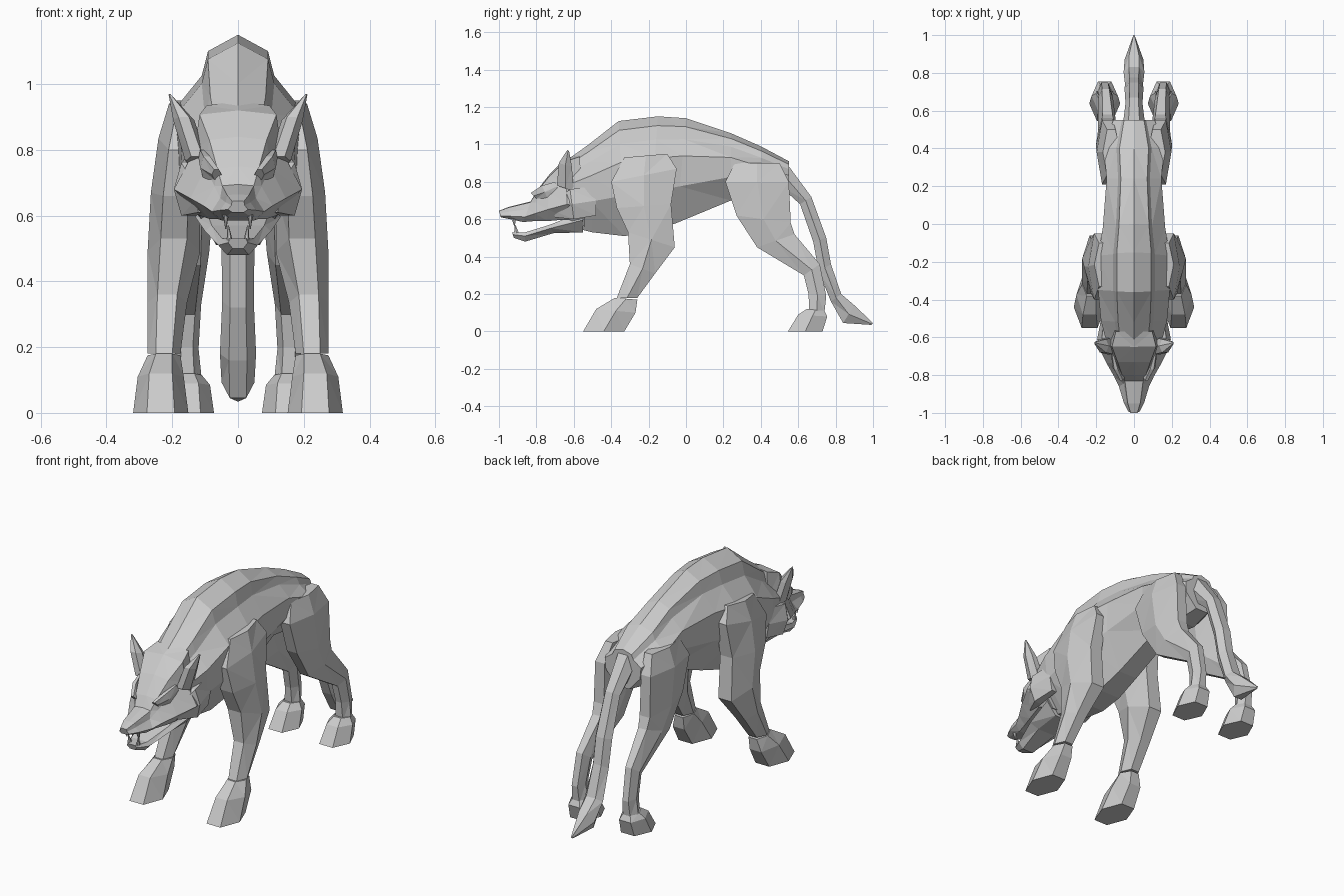
import bpy, bmesh
from mathutils import Vector

LIMB = [(0, .5), (.5, 1), (1, .5)]


def loft(name, rows, profile=LIMB, mirror=False):
    """Skin rings. Row = front/top y,z, back/bottom y,z, centre x, half width.
    Profile = (fraction from first point to second, share of half width)."""
    bm = bmesh.new()
    rings = []
    for y0, z0, y1, z1, x, w in rows:
        a, b = Vector((x, y0, z0)), Vector((x, y1, z1))
        side = [(a.lerp(b, t), w * k) for t, k in profile]
        pts = [p + Vector((k, 0, 0)) for p, k in side]
        pts += [p - Vector((k, 0, 0)) for p, k in reversed(side)]
        rings.append([bm.verts.new(p) for p in pts])
    n = len(rings[0])
    for r, s in zip(rings, rings[1:]):
        for i in range(n):
            j = (i + 1) % n
            bm.faces.new((r[i], r[j], s[j], s[i]))
    bm.faces.new(rings[0])
    bm.faces.new(rings[-1])
    bmesh.ops.remove_doubles(bm, verts=bm.verts, dist=0.0005)
    bmesh.ops.triangulate(bm, faces=bm.faces)
    bmesh.ops.recalc_face_normals(bm, faces=bm.faces)
    me = bpy.data.meshes.new(name)
    bm.to_mesh(me)
    bm.free()
    ob = bpy.data.objects.new(name, me)
    bpy.context.collection.objects.link(ob)
    if mirror:
        ob.modifiers.new("Mirror", 'MIRROR')
    return ob


# Torso and neck, with a narrow ridge along the back
loft("body", [
    (-.66, .90, -.62, .56, 0, .14),
    (-.52, 1.00, -.50, .53, 0, .175),
    (-.36, 1.125, -.33, .51, 0, .19),
    (-.15, 1.15, -.20, .53, 0, .19),
    (.00, 1.14, -.05, .58, 0, .165),
    (.24, 1.06, .24, .70, 0, .145),
    (.40, .99, .42, .68, 0, .16),
    (.55, .91, .55, .70, 0, .11),
], [(0, 0), (.08, .48), (.2, .58), (.36, 1), (.65, .95), (1, .35)])

# Skull and muzzle, widest at the cheeks
loft("head", [
    (-.57, .95, -.54, .56, 0, .16),
    (-.65, .92, -.63, .60, 0, .195),
    (-.73, .84, -.74, .59, 0, .145),
    (-.80, .75, -.81, .59, 0, .105),
    (-.83, .695, -.87, .585, 0, .08),
    (-.95, .665, -.94, .60, 0, .055),
    (-1.0, .645, -.99, .61, 0, .03),
], [(0, 0), (.04, .6), (.38, .68), (.75, 1), (1, .6)])

# Open lower jaw
loft("lower_jaw", [
    (-.55, .64, -.55, .53, 0, .13),
    (-.73, .57, -.71, .525, 0, .10),
    (-.86, .53, -.86, .48, 0, .06),
    (-.93, .53, -.92, .50, 0, .03),
], [(0, .8), (.4, 1), (1, .55)])

# Fangs
loft("upper_fang", [(-.94, .62, -.91, .62, .037, .012),
                    (-.917, .56, -.914, .56, .037, .002)], mirror=True)
loft("lower_fang", [(-.92, .52, -.89, .52, .025, .01),
                    (-.915, .57, -.912, .57, .03, .002)], mirror=True)

# Brow ridges over the eyes
loft("brow", [(-.83, .74, -.80, .71, .065, .015),
              (-.77, .78, -.74, .71, .095, .02),
              (-.70, .80, -.68, .75, .11, .01)], mirror=True)

# Pointed ears leaning outward
loft("ear", [(-.69, .78, -.60, .75, .125, .035),
             (-.68, .90, -.61, .88, .165, .032),
             (-.635, .97, -.625, .965, .207, .004)], mirror=True)

# Cheek ruff
loft("cheek_ruff", [(-.72, .68, -.70, .61, .11, .02),
                    (-.62, .76, -.60, .60, .15, .045),
                    (-.48, .78, -.48, .62, .14, .03)], mirror=True)

# Front legs, shoulder to paw
loft("front_leg", [
    (-.33, .93, -.10, .95, .16, .05),
    (-.40, .80, -.05, .87, .18, .062),
    (-.37, .66, -.08, .68, .19, .075),
    (-.31, .53, -.06, .45, .195, .08),
    (-.30, .36, -.165, .31, .215, .06),
    (-.37, .18, -.26, .18, .225, .05),
], mirror=True)
loft("front_paw", [
    (-.38, .18, -.26, .17, .225, .05),
    (-.48, .12, -.27, .10, .235, .07),
    (-.55, .0, -.33, .0, .235, .084),
], mirror=True)

# Hind legs, thigh to hock to paw
loft("hind_leg", [
    (.26, .90, .50, .90, .12, .045),
    (.21, .80, .55, .80, .14, .058),
    (.27, .62, .56, .58, .14, .062),
    (.38, .45, .58, .52, .14, .052),
    (.63, .30, .715, .36, .15, .038),
    (.655, .20, .75, .19, .155, .035),
    (.66, .10, .74, .10, .155, .045),
], mirror=True)
loft("hind_paw", [
    (.645, .12, .74, .11, .155, .045),
    (.60, .09, .755, .08, .155, .07),
    (.545, .0, .73, .0, .155, .082),
], mirror=True)

# Drooping tail with a pointed tuft
loft("tail", [
    (.53, .91, .50, .78, 0, .06),
    (.67, .72, .61, .68, 0, .045),
    (.75, .50, .68, .48, 0, .05),
    (.775, .36, .71, .32, 0, .048),
    (.83, .20, .775, .16, 0, .055),
    (.90, .14, .84, .045, 0, .05),
    (1.0, .045, .99, .035, 0, .005),
])
